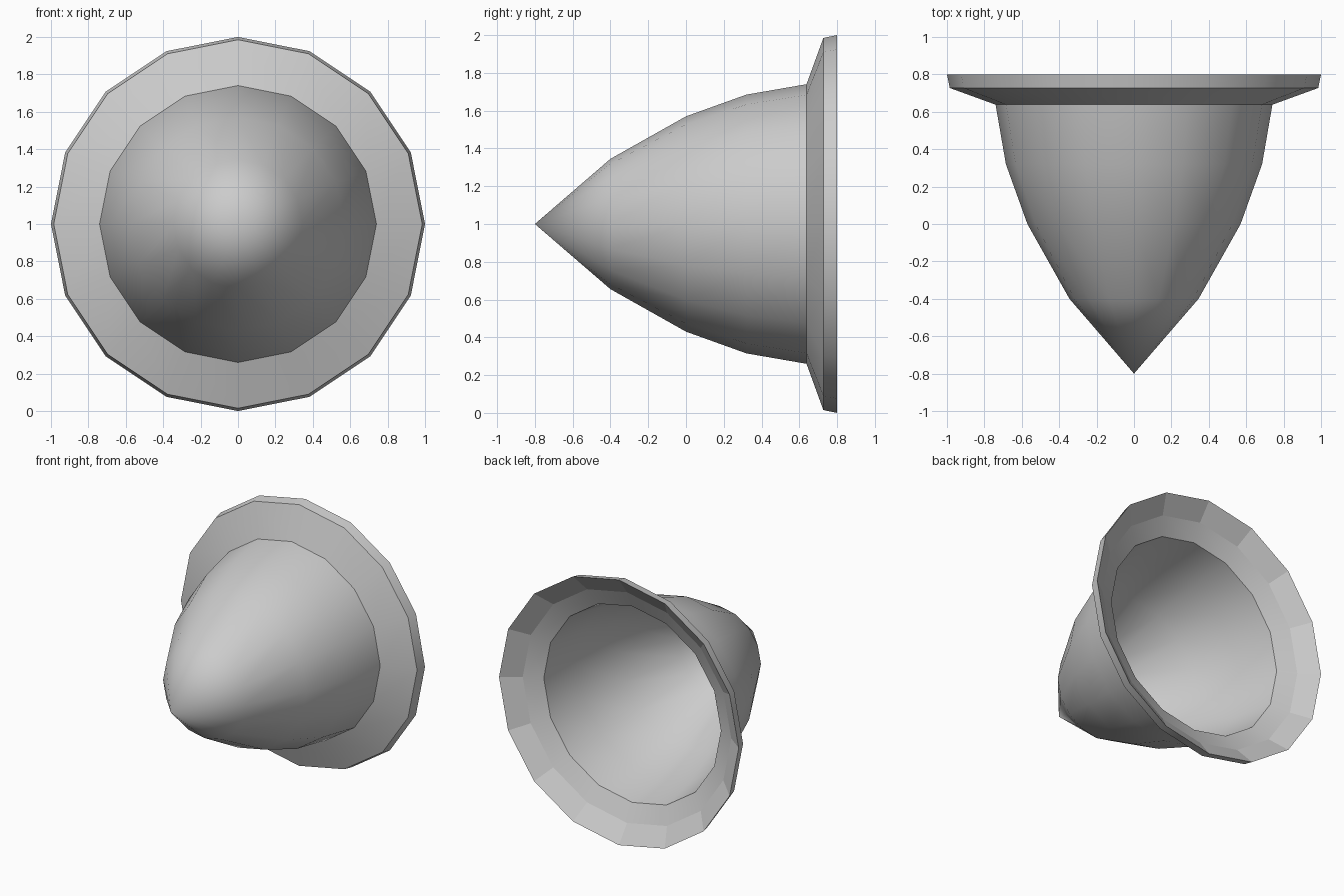
import bpy, bmesh, math

if "Cube" in bpy.data.objects:
    bpy.data.objects.remove(bpy.data.objects["Cube"])

SIDES = 16


def revolve(name, profile, flip=False, flat_bands=()):
    """Spin (radius, y) points round the y axis at z = 1."""
    bm = bmesh.new()
    rings = []
    for r, y in profile:
        if r == 0:
            rings.append([bm.verts.new((0, y, 1))] * SIDES)
        else:
            rings.append([bm.verts.new((r * math.sin(i * math.tau / SIDES), y,
                                        1 + r * math.cos(i * math.tau / SIDES)))
                          for i in range(SIDES)])
    for b, (lo, hi) in enumerate(zip(rings, rings[1:])):
        for i in range(SIDES):
            j = (i + 1) % SIDES
            loop = list(dict.fromkeys([lo[i], lo[j], hi[j], hi[i]]))
            f = bm.faces.new(loop[::-1] if flip else loop)
            f.smooth = b not in flat_bands
    # Keep the ridges between bands and beside flat bands crisp
    bm.normal_update()
    for e in bm.edges:
        if len(e.link_faces) == 2:
            if e.calc_face_angle(0) > math.radians(28) or not all(f.smooth for f in e.link_faces):
                e.smooth = False
    me = bpy.data.meshes.new(name)
    bm.to_mesh(me)
    bm.free()
    ob = bpy.data.objects.new(name, me)
    bpy.context.collection.objects.link(ob)
    return ob


# Hollow pointed bowl, tip facing front
revolve("pointed_bowl", [(0, -0.8), (0.345, -0.4), (0.57, 0.0),
                         (0.685, 0.32), (0.74, 0.638)], flip=True)

# Flared rim: outside slope, edge band, faceted back bevel, inner ledge
revolve("flared_rim", [(0.74, 0.638), (0.985, 0.727), (1.0, 0.8),
                       (0.87, 0.703), (0.74, 0.64)], flip=True, flat_bands=(2,))
